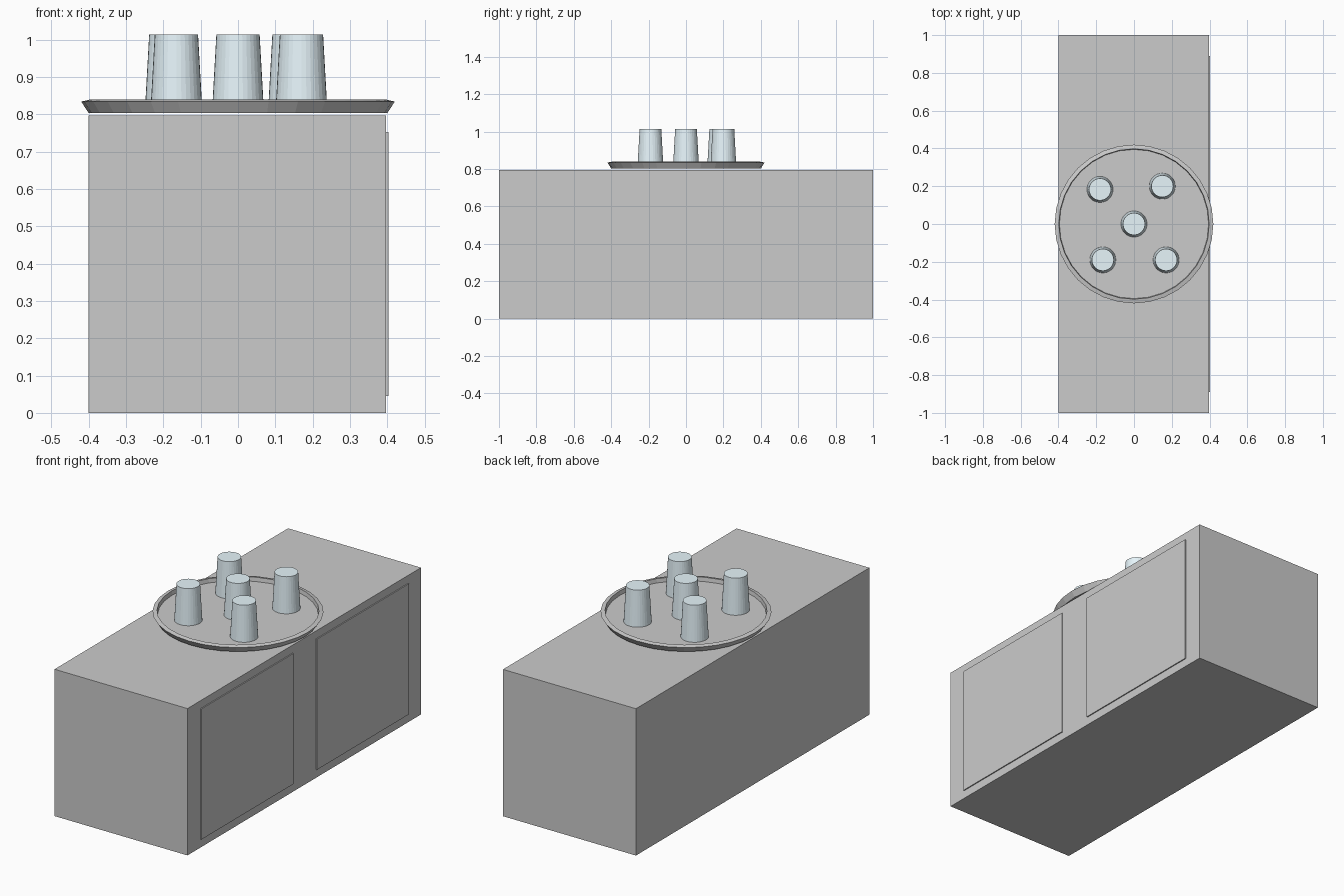
import bpy, bmesh
from math import cos, sin, tau

if "Cube" in bpy.data.objects:
    bpy.data.objects.remove(bpy.data.objects["Cube"])


def finish(name, bm, mat=None):
    bmesh.ops.recalc_face_normals(bm, faces=bm.faces)
    mesh = bpy.data.meshes.new(name)
    bm.to_mesh(mesh)
    bm.free()
    obj = bpy.data.objects.new(name, mesh)
    bpy.context.collection.objects.link(obj)
    if mat:
        mesh.materials.append(mat)
    return obj


def box(name, lo, hi):
    bm = bmesh.new()
    bmesh.ops.create_cube(bm, size=1)
    for v in bm.verts:
        v.co = [(a + b) / 2 + c * (b - a) for a, b, c in zip(lo, hi, v.co)]
    return finish(name, bm)


def lathe(name, profile, segments, centre=(0, 0), mat=None):
    """Spin a (radius, z) profile and cap both ends."""
    bm = bmesh.new()
    rings = [[bm.verts.new((centre[0] + r * cos(tau * i / segments),
                            centre[1] + r * sin(tau * i / segments), z))
              for i in range(segments)] for r, z in profile]
    for a, b in zip(rings, rings[1:]):
        for i in range(segments):
            j = (i + 1) % segments
            bm.faces.new((a[i], a[j], b[j], b[i]))
    bm.faces.new(rings[0][::-1])
    bm.faces.new(rings[-1])
    return finish(name, bm, mat)


# Cabinet body with two thin doors on the +x side
box("cabinet", (-0.40, -1, 0), (0.397, 1, 0.796))
for name, y0, y1 in (("door_left", -0.89, -0.10), ("door_right", 0.10, 0.89)):
    box(name, (0.39, y0, 0.045), (0.403, y1, 0.753))

# Round tray: flared outside, raised rim, sunken floor
lathe("tray", [(0.40, 0.803), (0.42, 0.834), (0.398, 0.839), (0.395, 0.817)], 32)

# Upturned tumblers standing on the tray
glass = bpy.data.materials.new("pale_glass")
glass.diffuse_color = (0.80, 0.92, 0.97, 1)
glass.use_nodes = True
glass.node_tree.nodes["Principled BSDF"].inputs["Base Color"].default_value = glass.diffuse_color
spots = [(0, 0), (-0.18, 0.183), (0.15, 0.20), (-0.165, -0.19), (0.17, -0.19)]
for n, spot in enumerate(spots, 1):
    lathe(f"tumbler_{n}", [(0.069, 0.817), (0.058, 1.013)], 32, spot, glass)
